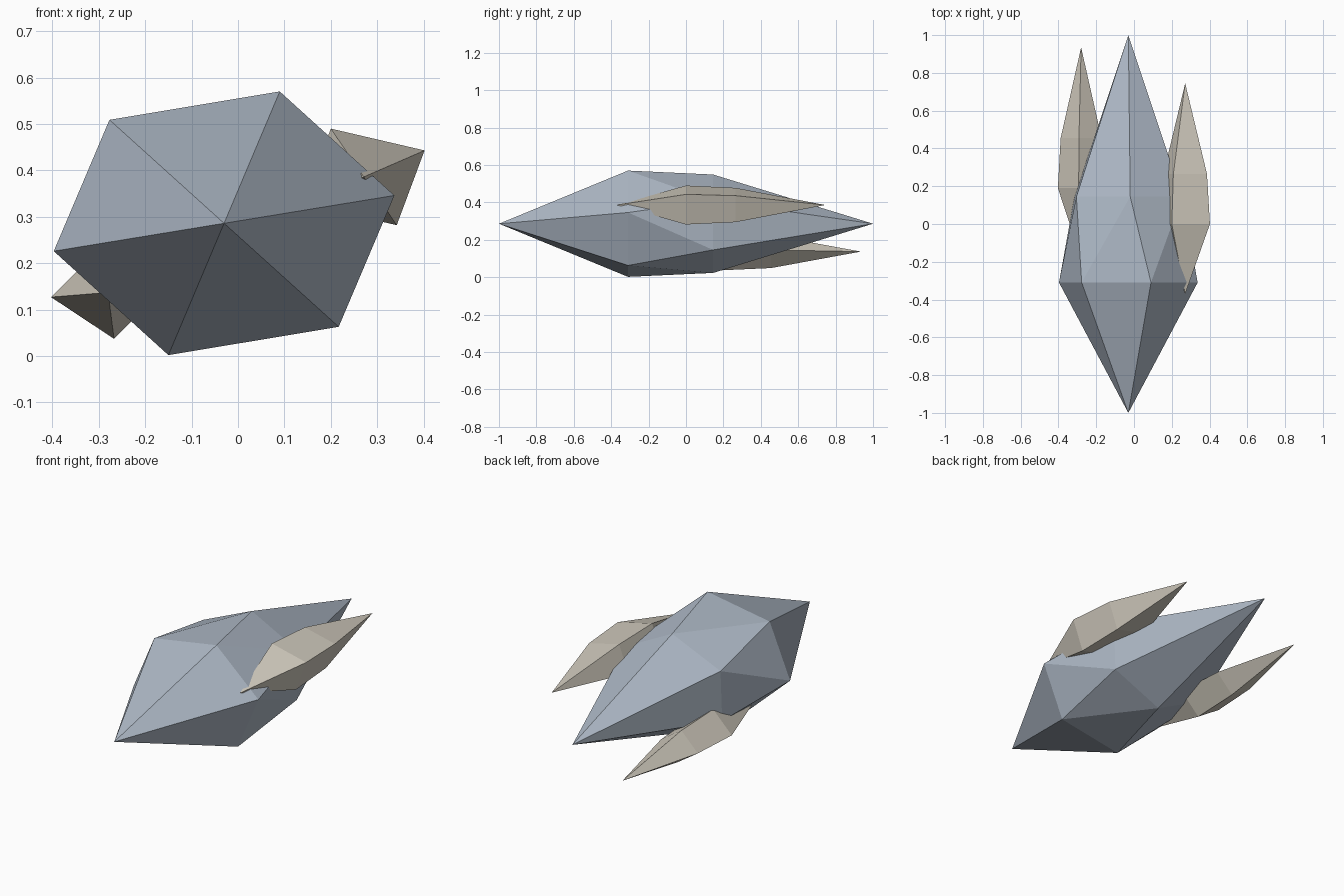
import bpy, bmesh

if "Cube" in bpy.data.objects:
    bpy.data.objects.remove(bpy.data.objects["Cube"])


def material(name, rgb):
    m = bpy.data.materials.new(name)
    m.diffuse_color = (*rgb, 1)
    m.use_nodes = True
    m.node_tree.nodes["Principled BSDF"].inputs["Base Color"].default_value = m.diffuse_color
    return m


def shard(name, centre, front, back, rings, mat):
    """Pointed crystal along y. Each ring is (y, scale, half of its x/z offsets);
    the other half of the ring is the point reflection."""
    cx, cz = centre
    bm = bmesh.new()
    loops = []
    for y, s, half in rings:
        pts = half + [(-x, -z) for x, z in half]
        loops.append([bm.verts.new((cx + x * s, y, cz + z * s)) for x, z in pts])
    tip_a = bm.verts.new((cx, front, cz))
    tip_b = bm.verts.new((cx, back, cz))
    a, b = loops
    n = len(a)
    for i in range(n):
        j = (i + 1) % n
        bm.faces.new((tip_a, a[i], a[j]))
        bm.faces.new((a[i], b[j], a[j]))
        bm.faces.new((a[i], b[i], b[j]))
        bm.faces.new((b[i], tip_b, b[j]))
    bmesh.ops.recalc_face_normals(bm, faces=bm.faces)
    mesh = bpy.data.meshes.new(name)
    bm.to_mesh(mesh)
    bm.free()
    mesh.materials.append(mat)
    obj = bpy.data.objects.new(name, mesh)
    bpy.context.collection.objects.link(obj)
    return obj


blue = material("blue_grey", (0.42, 0.48, 0.56))
beige = material("beige", (0.62, 0.58, 0.50))

# Large six-sided crystal with a slightly twisted second ring
shard("main_crystal", (-0.03, 0.286), -1.0, 1.0, [
    (-0.31, 1, [(-0.367, -0.06), (-0.247, 0.223), (0.12, 0.284)]),
    (0.145, 1, [(-0.285, -0.123), (-0.275, 0.14), (0.01, 0.263)])], blue)

# Small four-sided crystals, one on each side
for name, centre, y, half in (
        ("right_crystal", (0.271, 0.386), 0.0, [(-0.071, 0.104), (0.131, 0.057)]),
        ("left_crystal", (-0.28, 0.137), 0.19, [(-0.123, -0.01), (-0.013, 0.1)])):
    shard(name, centre, y - 0.37, y + 0.745,
          [(y, 1, half), (y + 0.265, 0.88, half)], beige)
